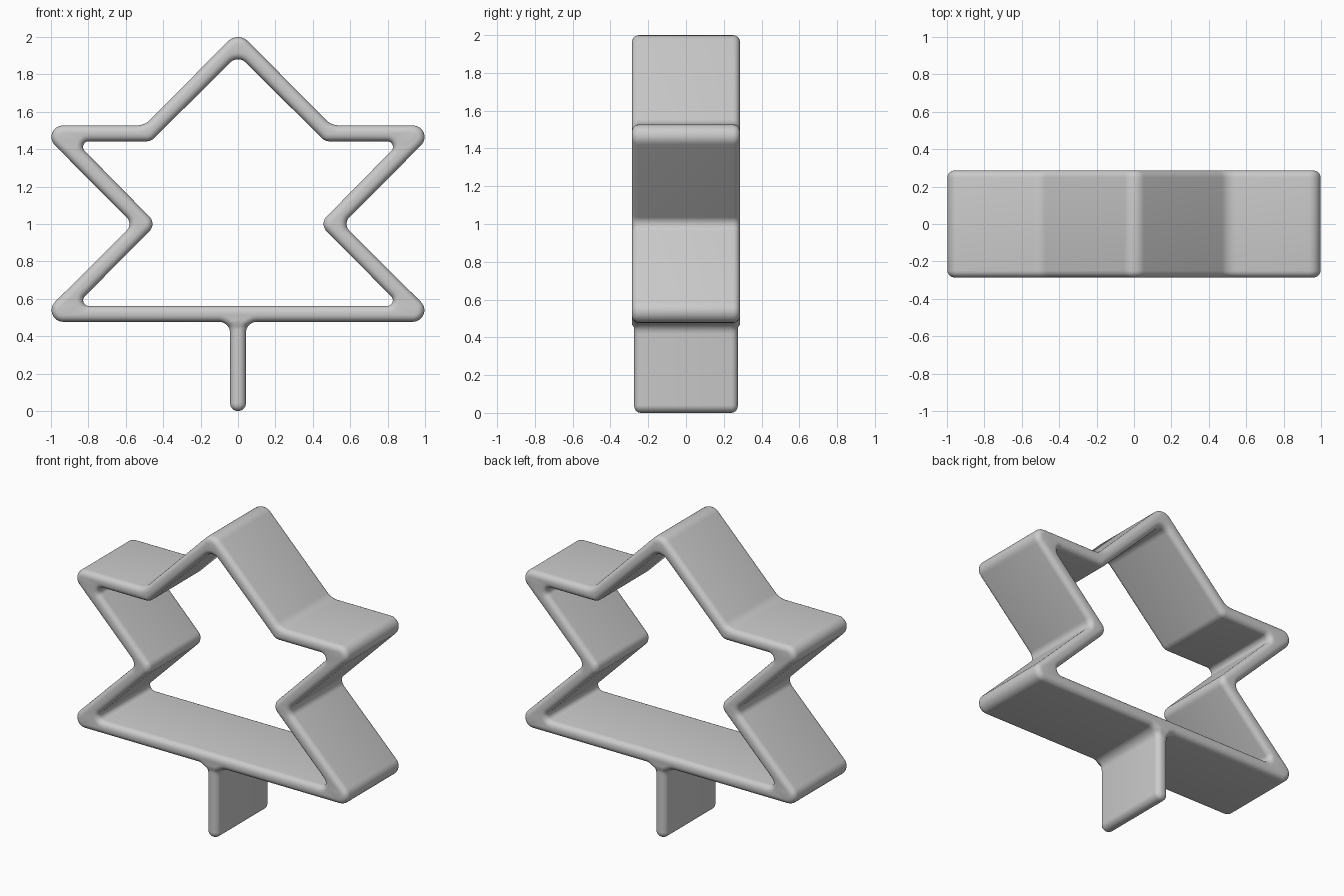
import bpy, bmesh, math
from mathutils import Vector

cube = bpy.data.objects.get("Cube")
if cube:
    bpy.data.objects.remove(cube)

HALF_DEPTH = 0.286
RIM = 0.037
CORNER_STEPS = 8
RIM_STEPS = 5


def mirrored(half):
    """Close a profile whose right half runs from bottom to top."""
    return half + [(-x, z, r) for x, z, r in reversed(half) if x > 0]


def rounded_loop(corners, inset):
    """Round each corner of a profile moved into the wall by inset."""
    points = []
    n = len(corners)
    for i, (x, z, radius) in enumerate(corners):
        here = Vector((x, z))
        before = (here - Vector(corners[i - 1][:2])).normalized()
        after = (Vector(corners[(i + 1) % n][:2]) - here).normalized()
        n1 = Vector((-before.y, before.x))
        n2 = Vector((-after.y, after.x))
        turn = math.copysign(1, before.x * after.y - before.y * after.x)
        # The arc centre stays put while the arc radius changes with the inset
        bisector = (n1 + n2) / (1 + n1.dot(n2))
        centre = here + bisector * radius * turn
        arc = radius - turn * inset
        sweep = turn * n1.angle(n2)
        for s in range(CORNER_STEPS + 1):
            a = sweep * s / CORNER_STEPS
            d = Vector((n1.x * math.cos(a) - n1.y * math.sin(a),
                        n1.x * math.sin(a) + n1.y * math.cos(a)))
            points.append(centre - d * turn * arc)
    return points


# Outer wall with the stem: x, z, corner radius
outer = mirrored([(0.042, 0.0, 0.0415), (0.042, 0.477, 0.06),
                  (1.085, 0.477, 0.062), (0.56, 1.0, 0.05),
                  (1.085, 1.527, 0.062), (0.5, 1.527, 0.1),
                  (0, 2.031, 0.075)])

# Inner wall, running the other way so the metal lies on its left
inner = mirrored([(0.87, 0.562, 0.03), (0.435, 1.0, 0.055),
                  (0.87, 1.442, 0.03), (0.465, 1.442, 0.06),
                  (0, 1.905, 0.06)])[::-1]

# Rounded cross-section from front rim to back rim: inset and depth
section = []
for s in range(RIM_STEPS + 1):
    a = math.pi / 2 * s / RIM_STEPS
    section.append((RIM * (1 - math.sin(a)),
                    -HALF_DEPTH + RIM * (1 - math.cos(a))))
section += [(inset, -y) for inset, y in reversed(section)]

bm = bmesh.new()
rims = [[], []]
for corners in (outer, inner):
    rings = []
    for inset, y in section:
        rings.append([bm.verts.new((p.x, y, p.y))
                      for p in rounded_loop(corners, inset)])
    for a, b in zip(rings, rings[1:]):
        for i in range(len(a)):
            bm.faces.new((a[i - 1], a[i], b[i], b[i - 1]))
    for rim, ring in zip(rims, (rings[0], rings[-1])):
        rim += [bm.edges.get((ring[i - 1], ring[i])) for i in range(len(ring))]

# Flat strips closing the front and back rims
for rim, side in zip(rims, (-1, 1)):
    bmesh.ops.triangle_fill(bm, edges=rim, use_beauty=True, normal=(0, side, 0))

# The stem is slightly narrower than the ring
for v in bm.verts:
    if v.co.z < 0.46:
        v.co.y *= 0.96
bmesh.ops.recalc_face_normals(bm, faces=bm.faces)

mesh = bpy.data.meshes.new("cutter_ring_with_stem")
bm.to_mesh(mesh)
bm.free()
cutter = bpy.data.objects.new("cutter_ring_with_stem", mesh)
bpy.context.collection.objects.link(cutter)

grey = bpy.data.materials.new("plain_grey")
grey.use_nodes = True
colour = (0.6, 0.6, 0.6, 1)
grey.diffuse_color = colour
grey.node_tree.nodes["Principled BSDF"].inputs["Base Color"].default_value = colour
mesh.materials.append(grey)

bpy.context.view_layer.objects.active = cutter
cutter.select_set(True)
bpy.ops.object.shade_smooth_by_angle(angle=math.radians(40))
